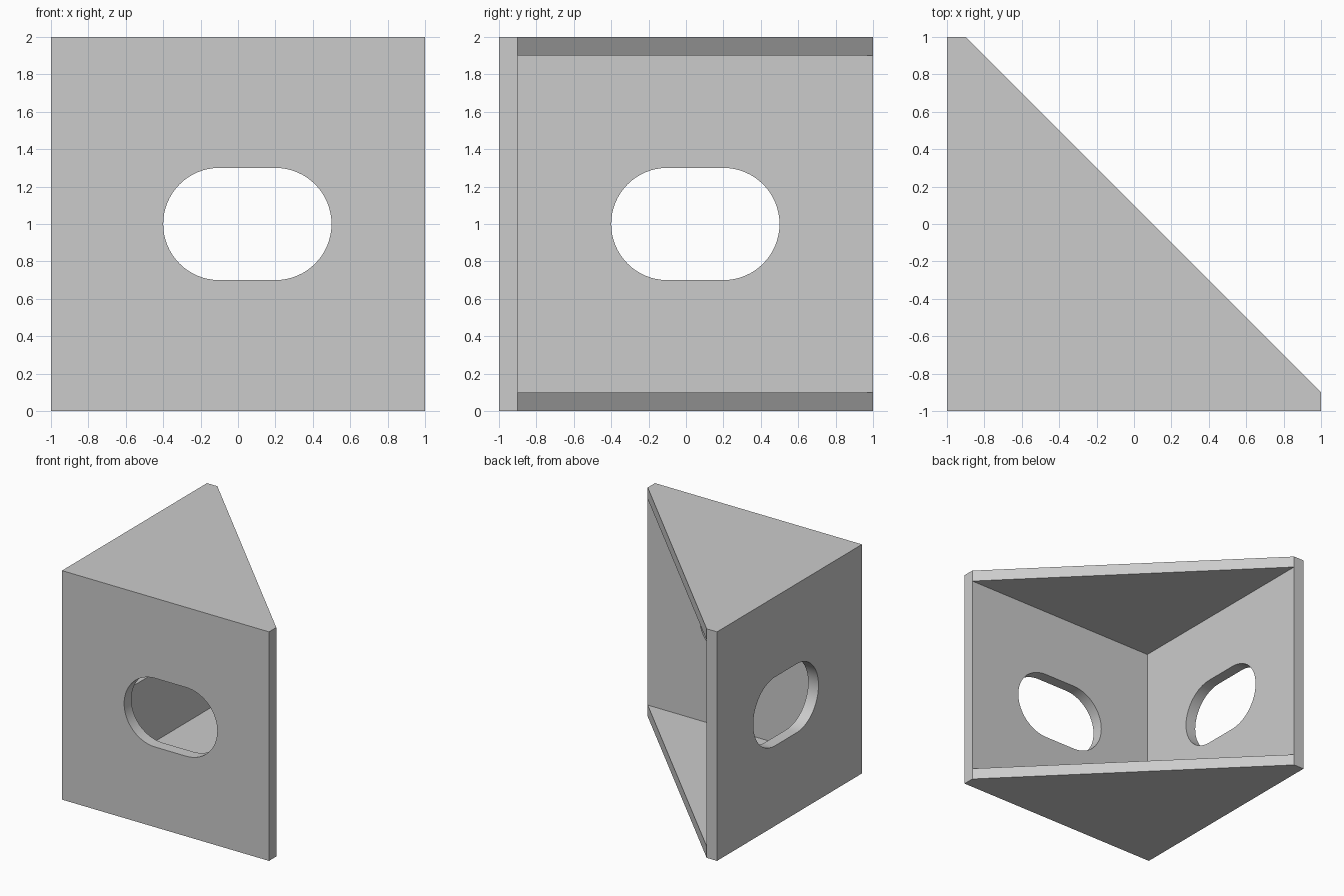
import bpy
import bmesh
from math import cos, sin, pi, radians
from mathutils import Matrix, Vector

cube = bpy.data.objects.get("Cube")
if cube:
    bpy.data.objects.remove(cube, do_unlink=True)

WALL = 0.1       # plate thickness
SLOT_R = 0.3     # slot end radius

grey = bpy.data.materials.new("light_grey")
grey.use_nodes = True
grey.diffuse_color = (0.6, 0.6, 0.6, 1)
grey.node_tree.nodes["Principled BSDF"].inputs["Base Color"].default_value = (0.6, 0.6, 0.6, 1)


def prism(name, outline, direction):
    """Extrude a closed outline along a direction."""
    bm = bmesh.new()
    face = bm.faces.new([bm.verts.new(p) for p in outline])
    new = bmesh.ops.extrude_face_region(bm, geom=[face])["geom"]
    verts = [v for v in new if isinstance(v, bmesh.types.BMVert)]
    bmesh.ops.translate(bm, vec=direction, verts=verts)
    bmesh.ops.recalc_face_normals(bm, faces=bm.faces)
    mesh = bpy.data.meshes.new(name)
    bm.to_mesh(mesh)
    bm.free()
    mesh.materials.append(grey)
    obj = bpy.data.objects.new(name, mesh)
    bpy.context.collection.objects.link(obj)
    return obj


def cut(target, cutter):
    """Subtract a cutter, then discard it."""
    cutter.hide_render = True
    mod = target.modifiers.new("cut", "BOOLEAN")
    mod.operation = "DIFFERENCE"
    mod.solver = "EXACT"
    mod.object = cutter
    bpy.context.view_layer.objects.active = target
    bpy.ops.object.modifier_apply(modifier=mod.name)
    bpy.data.objects.remove(cutter, do_unlink=True)


# Solid corner block with blunt tips
tip = -1 + WALL
plan = [(-1, -1, 0), (1, -1, 0), (1, tip, 0), (tip, 1, 0), (-1, 1, 0)]
bracket = prism("corner_bracket", plan, Vector((0, 0, 2)))

# Hollow between the two walls and the two end gussets
hollow = [(tip, tip, WALL), (2, tip, WALL), (2, 2, WALL), (tip, 2, WALL)]
cut(bracket, prism("hollow_cutter", hollow, Vector((0, 0, 2 - 2 * WALL))))

# Rounded slot through each wall
STEPS = 32
slot = []
for centre, start in ((0.2, -pi / 2), (-0.1, pi / 2)):
    for i in range(STEPS + 1):
        a = start + pi * i / STEPS
        slot.append(Vector((centre + SLOT_R * cos(a), -1.1, 1 + SLOT_R * sin(a))))
swap_xy = Matrix(((0, 1, 0), (1, 0, 0), (0, 0, 1)))
cut(bracket, prism("front_slot_cutter", slot, Vector((0, 0.3, 0))))
cut(bracket, prism("side_slot_cutter", [swap_xy @ p for p in slot], Vector((0.3, 0, 0))))

# Smooth slot ends, crisp plate edges
bpy.ops.object.select_all(action="DESELECT")
bracket.select_set(True)
bpy.context.view_layer.objects.active = bracket
bpy.ops.object.shade_smooth_by_angle(angle=radians(30))
